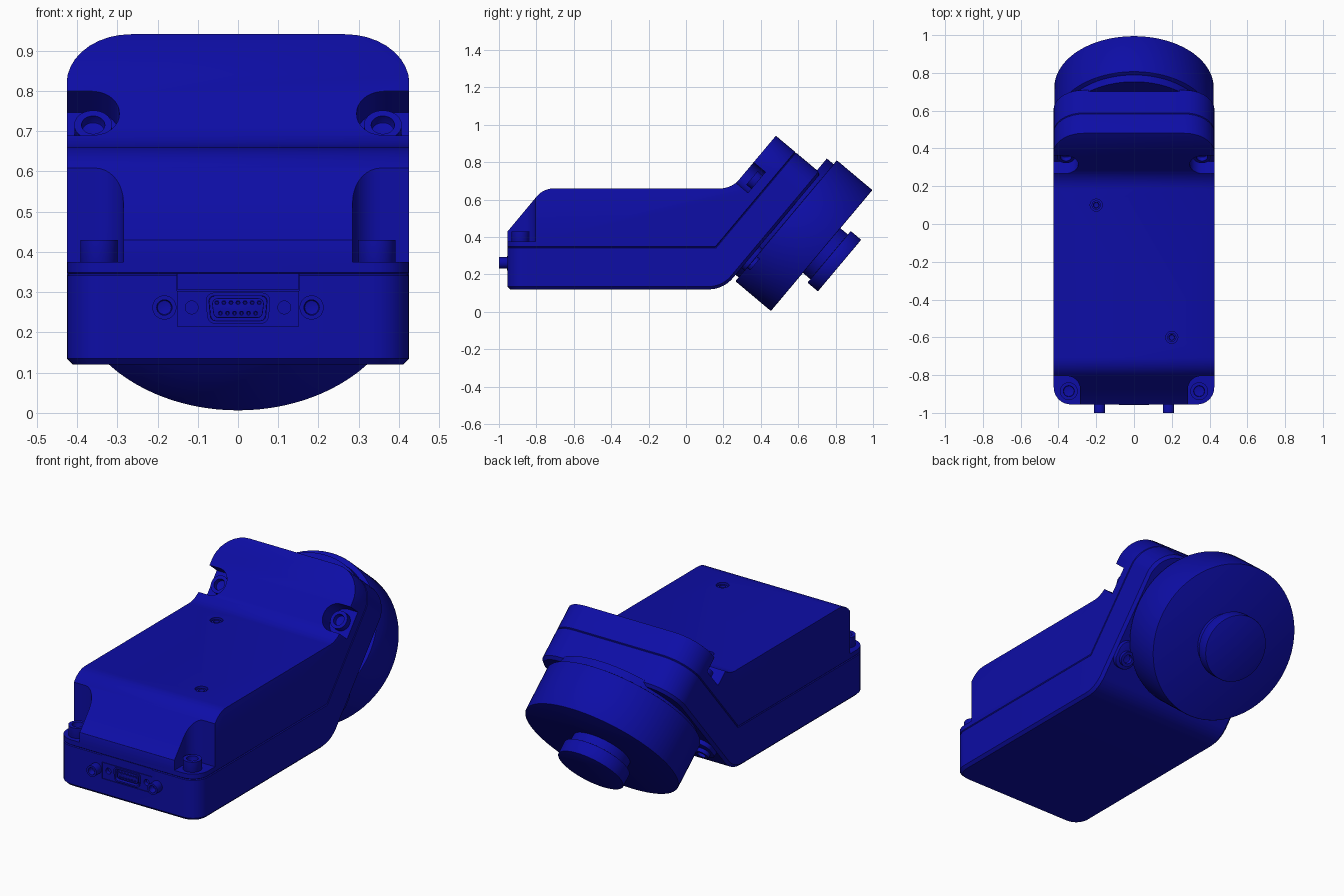
import bpy, bmesh, math
from mathutils import Vector

if "Cube" in bpy.data.objects:
    bpy.data.objects.remove(bpy.data.objects["Cube"])

blue = bpy.data.materials.new("deep blue")
blue.use_nodes = True
colour = (0.004, 0.004, 0.38, 1)
blue.diffuse_color = colour
blue.node_tree.nodes["Principled BSDF"].inputs["Base Color"].default_value = colour

# Frames: two profile coordinates and a height become a 3D point
TILT = math.radians(50)
C, S = math.cos(TILT), math.sin(TILT)


def side(y, z, x): return (x, y, z)
def plan(x, y, z): return (x, y, z)
def front(x, z, y): return (x, y, z)
def head(x, u, n): return (x, S * n + C * u, -C * n + S * u)


def tilted(n, u):
    return head(0, u, n)[1:]


def on_tilt(n, z):
    """Point at height z on the tilted plane n."""
    return ((n + C * z) / S, z)


def rounded(corners, steps=9):
    """Polygon from (a, b, radius) corners."""
    out = []
    for i, (a, b, r) in enumerate(corners):
        p = Vector((a, b))
        if not r:
            out.append(tuple(p))
            continue
        d1 = (Vector(corners[i - 1][:2]) - p).normalized()
        d2 = (Vector(corners[(i + 1) % len(corners)][:2]) - p).normalized()
        half = d1.angle(d2) / 2
        centre = p + (d1 + d2).normalized() * (r / math.sin(half))
        t = r / math.tan(half)
        v1, v2 = p + d1 * t - centre, p + d2 * t - centre
        sweep = v1.angle_signed(v2)
        for k in range(steps + 1):
            ang = -sweep * k / steps
            c, s = math.cos(ang), math.sin(ang)
            out.append((centre.x + c * v1.x - s * v1.y, centre.y + s * v1.x + c * v1.y))
    return out


def circle(a, b, r, n=48):
    return [(a + r * math.cos(math.tau * k / n), b + r * math.sin(math.tau * k / n)) for k in range(n)]


def box(a0, a1, b0, b1):
    return [(a0, b0), (a1, b0), (a1, b1), (a0, b1)]


def prism(name, pts, frame, h0, h1, bevel=0, rim=0, sunk=0):
    """Extruded profile; optional bevelled ends and a sunken end at h1."""
    bm = bmesh.new()
    low = [bm.verts.new(frame(a, b, h0)) for a, b in pts]
    high = [bm.verts.new(frame(a, b, h1)) for a, b in pts]
    caps = [bm.faces.new(low), bm.faces.new(high)]
    for i in range(len(pts)):
        bm.faces.new((low[i - 1], low[i], high[i], high[i - 1]))
    bmesh.ops.recalc_face_normals(bm, faces=bm.faces[:])
    if rim:
        bmesh.ops.inset_individual(bm, faces=[caps[1]], thickness=rim)
        bmesh.ops.inset_individual(bm, faces=[caps[1]], thickness=0.001, depth=-sunk)
    if bevel:
        edges = [e for c in caps for e in c.edges]
        bmesh.ops.bevel(bm, geom=edges, offset=bevel, segments=2, profile=0.5, affect='EDGES')
    mesh = bpy.data.meshes.new(name)
    bm.to_mesh(mesh)
    bm.free()
    mesh.materials.append(blue)
    ob = bpy.data.objects.new(name, mesh)
    bpy.context.collection.objects.link(ob)
    return ob


def boolean(ob, cutter, mode='DIFFERENCE'):
    m = ob.modifiers.new("cut", 'BOOLEAN')
    m.operation, m.object, m.solver = mode, cutter, 'EXACT'
    bpy.context.view_layer.objects.active = ob
    bpy.ops.object.modifier_apply(modifier=m.name)
    bpy.data.objects.remove(cutter)


SEAM_Z, SEAM_N = 0.345, -0.10
BACK_N, TOP_N, HEAD_U = 0.076, -0.237, 1.03
W = 0.425


def on_seam(v):
    n = S * v.y - C * v.z
    return (abs(v.z - SEAM_Z) < 0.003 and v.y < 0.2) or (abs(n - SEAM_N) < 0.003 and v.y > 0.1)


def soften(ob, width, segments):
    """Fine groove along the seam, wider bevel along the other sharp edges."""
    bm = bmesh.new()
    bm.from_mesh(ob.data)
    bmesh.ops.remove_doubles(bm, verts=bm.verts[:], dist=0.0002)
    sharp = [e for e in bm.edges if e.is_manifold and e.calc_face_angle(0) > math.radians(35)]
    seam = [e for e in sharp if all(on_seam(v.co) for v in e.verts)]
    rest = [e for e in sharp if e not in seam]
    bmesh.ops.bevel(bm, geom=rest, offset=width, segments=segments, profile=0.5,
                    affect='EDGES', clamp_overlap=True)
    seam = [e for e in bm.edges if e.is_manifold and e.calc_face_angle(0) > math.radians(35)
            and all(on_seam(v.co) for v in e.verts)]
    bmesh.ops.bevel(bm, geom=seam, offset=0.004, segments=1, affect='EDGES', clamp_overlap=True)
    bm.to_mesh(ob.data)
    bm.free()


def shell(name, profile, width, segments):
    """Side profile trimmed by the rounded plan and the rounded head outline."""
    ob = prism(name, rounded(profile), side, -0.5, 0.5)
    outline = rounded([(-W, -0.955, 0.09), (W, -0.955, 0.09), (W, 2, 0), (-W, 2, 0)])
    boolean(ob, prism("plan_trim", outline, plan, -1, 2), 'INTERSECT')
    outline = rounded([(-0.6, -2, 0), (0.6, -2, 0), (0.6, 0.5, 0), (W + 0.001, 0.6, 0),
                       (W + 0.001, HEAD_U, 0.16), (-W - 0.001, HEAD_U, 0.16),
                       (-W - 0.001, 0.6, 0), (-0.6, 0.5, 0)])
    boolean(ob, prism("head_trim", outline, head, -3, 3), 'INTERSECT')
    soften(ob, width, segments)
    return ob


# Main shells
lower = shell("lower_housing", [
    (-1.1, 0.12, 0), (*on_tilt(BACK_N, 0.12), 0.17), (*tilted(BACK_N, 1.15), 0),
    (*tilted(SEAM_N, 1.15), 0), (*on_tilt(SEAM_N, SEAM_Z), 0), (-1.1, SEAM_Z, 0)], 0.015, 1)
slope = S / C
cover = shell("upper_cover", [
    (-1.1, SEAM_Z, 0), (*on_tilt(SEAM_N, SEAM_Z), 0), (*tilted(SEAM_N, 1.15), 0),
    (*tilted(TOP_N, 1.15), 0), (*on_tilt(TOP_N, 0.66), 0.13),
    (-0.955 + 0.23 / slope, 0.66, 0.12), (-0.955 + 0.001, 0.43, 0), (-1.1, 0.43, 0)], 0.012, 2)

for s, tag in ((1, "left"), (-1, "right")):
    # Front corner pocket with its boss
    pocket = rounded([(s * 0.285, -1.1, 0), (s * 0.6, -1.1, 0), (s * 0.6, -0.805, 0), (s * 0.285, -0.805, 0.07)])
    boolean(cover, prism("pocket", pocket, plan, 0.375, 0.9))
    prism(f"front_screw_{tag}", circle(s * 0.345, -0.885, 0.047), plan, 0.37, 0.43, 0.003, 0.018, 0.03)
    # Head pocket with its boss
    pocket = rounded([(s * 0.295, 0.70, 0.07), (s * 0.6, 0.70, 0), (s * 0.6, 0.845, 0), (s * 0.295, 0.845, 0.07)])
    boolean(cover, prism("pocket", pocket, head, -0.155, -0.4))
    prism(f"head_screw_{tag}", circle(s * 0.36, 0.775, 0.047), head, -0.15, -0.19, 0.003, 0.018, 0.025)
    # Rear lug and screw beside the round drive
    lug = rounded([(s * 0.29, 0.37, 0.055), (s * 0.41, 0.37, 0.055), (s * 0.41, 0.52, 0.055), (s * 0.29, 0.52, 0.055)])
    prism(f"rear_lug_{tag}", lug, head, 0.06, 0.10, 0.004)
    prism(f"rear_screw_{tag}", circle(s * 0.35, 0.43, 0.04), head, 0.09, 0.12, 0.003, 0.016, 0.02)
    # Connector jack screw and small panel hole
    prism(f"jack_screw_{tag}", circle(s * 0.183, 0.262, 0.03), front, -0.93, -1.0, 0.003, 0.011, 0.035)
    # Recessed cover screw
    x, y = (0.2, -0.6) if s > 0 else (-0.2, 0.1)
    boolean(cover, prism("hole", circle(x, y, 0.032), plan, 0.638, 0.8))
    prism(f"cover_screw_{tag}", circle(x, y, 0.024), plan, 0.63, 0.652, 0.002, 0.009, 0.012)

# Connector panel, seam tab and socket
boolean(lower, prism("tab_slot", box(-0.152, 0.152, 0.303, 0.4), front, -1.1, -0.9))
prism("cover_tab", box(-0.15, 0.15, 0.305, 0.347), front, -0.89, -0.955)
boolean(lower, prism("panel_cut", box(-0.15, 0.15, 0.215, 0.302), front, -1.1, -0.951))
for s in (-1, 1):
    boolean(lower, prism("hole", circle(s * 0.115, 0.262, 0.016, 24), front, -1.1, -0.93))


def dee(top, bottom, z0, z1, r):
    return rounded([(-bottom, z0, r), (bottom, z0, r), (top, z1, r), (-top, z1, r)], 6)


boolean(lower, prism("socket_cut", dee(0.08, 0.073, 0.223, 0.297, 0.02), front, -1.1, -0.92))
prism("connector_shell", dee(0.082, 0.075, 0.221, 0.299, 0.021), front, -0.91, -0.957, 0, 0.008, 0.025)
prism("connector_insert", dee(0.066, 0.06, 0.236, 0.285, 0.014), front, -0.92, -0.95, 0.002)
for count, z in ((7, 0.274), (6, 0.248)):
    for k in range(count):
        x = (k - (count - 1) / 2) * 0.0175
        prism(f"connector_pin_{count}_{k}", circle(x, z, 0.006, 12), front, -0.94, -0.954, 0, 0.002, 0.003)

# Round drive on the tilted head
AXIS = 0.717
prism("drive_neck", circle(0, AXIS, 0.395, 96), head, 0.05, 0.12)
prism("drive_drum", circle(0, AXIS, 0.422, 96), head, 0.097, 0.345, 0.005)
prism("hub_neck", circle(0, AXIS, 0.156, 64), head, 0.33, 0.41)
prism("hub_flange", circle(0, AXIS, 0.18, 64), head, 0.397, 0.47, 0.004)

# Smooth curved surfaces, keep edges sharp
bpy.ops.object.select_all(action='DESELECT')
for ob in bpy.context.collection.objects:
    if ob.type == 'MESH' and blue.name in ob.data.materials:
        ob.select_set(True)
        bpy.context.view_layer.objects.active = ob
bpy.ops.object.shade_smooth_by_angle(angle=math.radians(30))
